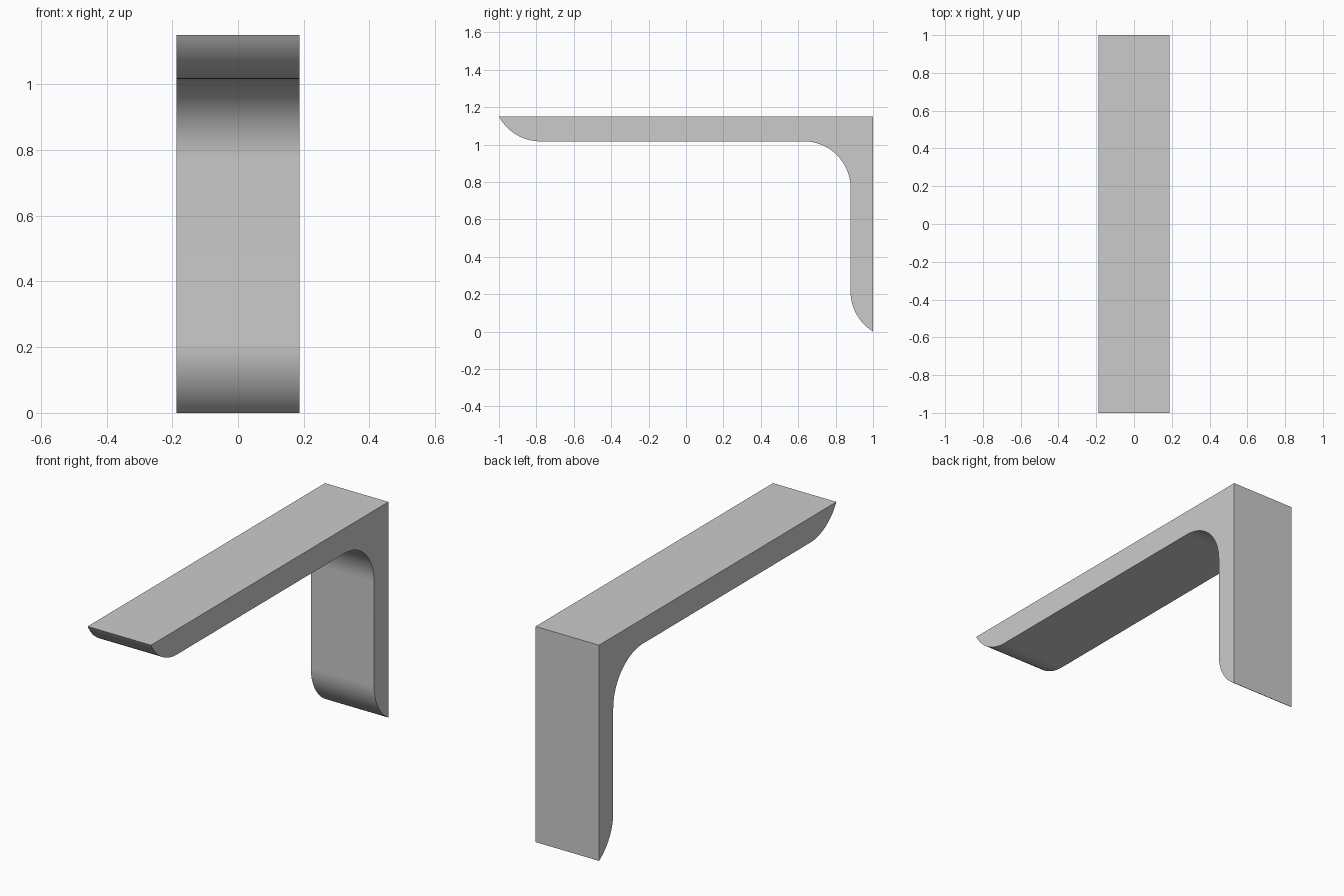
import bpy
import bmesh
from math import asin, cos, sin, pi, radians

cube = bpy.data.objects.get("Cube")
if cube:
    bpy.data.objects.remove(cube)

HALF_WIDTH = 0.187
TOP = 1.15
UNDERSIDE = 1.017    # lower face of the shelf arm
WALL_FACE = 0.88     # front face of the wall leg
R = 0.25             # radius of every rounded corner
STEPS = 24


def arc(cy, cz, start, end):
    """Points (y, z) along an arc of radius R."""
    angles = [start + (end - start) * i / STEPS for i in range(STEPS + 1)]
    return [(cy + R * cos(a), cz + R * sin(a)) for a in angles]


# Side profile: square outer corner, rounded tips and inner fillet
leg_sweep = asin((R - (1 - WALL_FACE)) / R)
tip_sweep = asin((R - (TOP - UNDERSIDE)) / R)
leg_cz = R * cos(leg_sweep)
tip_cy = -1 + R * cos(tip_sweep)

profile = [(1, TOP)]
profile += arc(tip_cy, UNDERSIDE + R, pi + tip_sweep, 1.5 * pi)
profile += arc(WALL_FACE - R, UNDERSIDE - R, pi / 2, 0)
profile += arc(WALL_FACE + R, leg_cz, pi, 1.5 * pi - leg_sweep)

# Extrude the profile across the width
bm = bmesh.new()
side = bm.faces.new([bm.verts.new((-HALF_WIDTH, y, z)) for y, z in profile])
extruded = bmesh.ops.extrude_face_region(bm, geom=[side])
moved = [v for v in extruded["geom"] if isinstance(v, bmesh.types.BMVert)]
bmesh.ops.translate(bm, verts=moved, vec=(2 * HALF_WIDTH, 0, 0))
bmesh.ops.recalc_face_normals(bm, faces=bm.faces)

mesh = bpy.data.meshes.new("shelf_bracket")
bm.to_mesh(mesh)
bm.free()
bracket = bpy.data.objects.new("shelf_bracket", mesh)
bpy.context.collection.objects.link(bracket)

# Plain grey finish
grey = bpy.data.materials.new("plain_grey")
grey.use_nodes = True
colour = (0.6, 0.6, 0.6, 1)
grey.diffuse_color = colour
grey.node_tree.nodes["Principled BSDF"].inputs["Base Color"].default_value = colour
mesh.materials.append(grey)

# Smooth the curves, keep the corners crisp
bpy.ops.object.select_all(action="DESELECT")
bracket.select_set(True)
bpy.context.view_layer.objects.active = bracket
bpy.ops.object.shade_smooth_by_angle(angle=radians(25))
